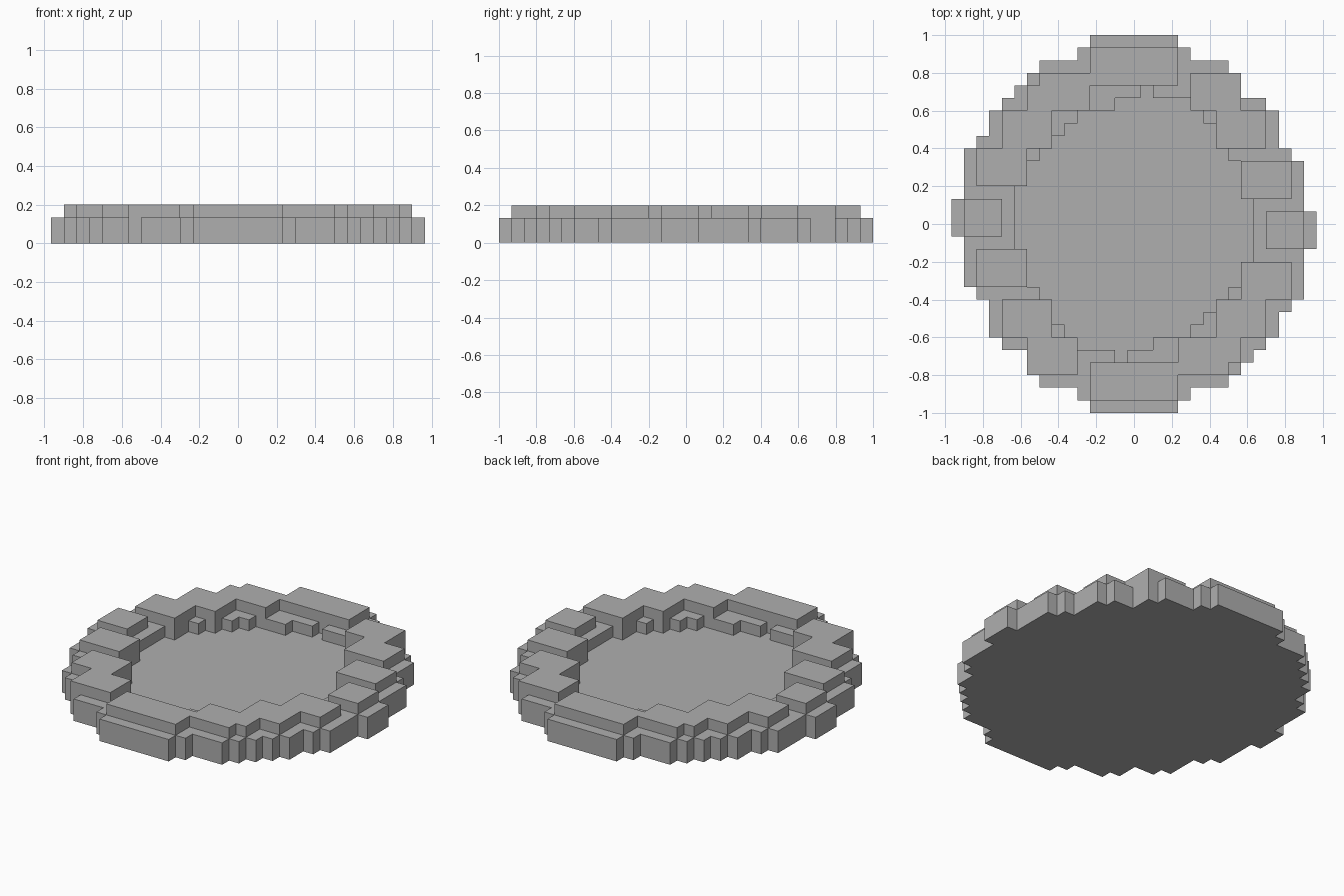
import bpy
import bmesh
import math

U = 1 / 15  # block size

if "Cube" in bpy.data.objects:
    bpy.data.objects.remove(bpy.data.objects["Cube"], do_unlink=True)

stone = bpy.data.materials.new("stone_grey")
stone.use_nodes = True
colour = (0.43, 0.43, 0.43, 1)
stone.diffuse_color = colour
stone.node_tree.nodes["Principled BSDF"].inputs["Base Color"].default_value = colour


def expand(top_row, steps):
    """Turn (row count, right-hand reach) steps into a row -> reach table."""
    table, row = {}, top_row
    for count, reach in steps:
        for _ in range(count):
            table[row] = reach
            row -= 1
    return table


def fill(reach):
    """Cells of a stepped disc with half-turn symmetry."""
    return {(x, y) for y in reach for x in range(-reach[-1 - y], reach[y] + 1)}


def build(name, heights, base):
    """Make a blocky solid from a cell -> height map, without inner walls."""
    bm = bmesh.new()

    def quad(points):
        bm.faces.new([bm.verts.new((x * U, y * U, z * U)) for x, y, z in points])

    for (cx, y), top in heights.items():
        l, r, f, b = cx - 0.5, cx + 0.5, y, y + 1
        quad([(l, f, top), (r, f, top), (r, b, top), (l, b, top)])
        quad([(l, b, base), (r, b, base), (r, f, base), (l, f, base)])
        sides = [((1, 0), (r, f), (r, b)), ((-1, 0), (l, b), (l, f)),
                 ((0, 1), (r, b), (l, b)), ((0, -1), (l, f), (r, f))]
        for (dx, dy), p, q in sides:
            low = heights.get((cx + dx, y + dy), base)
            for z in range(low, top):
                quad([(*p, z), (*q, z), (*q, z + 1), (*p, z + 1)])
    bmesh.ops.remove_doubles(bm, verts=bm.verts, dist=U / 100)
    bmesh.ops.dissolve_limit(bm, angle_limit=math.radians(1),
                             verts=bm.verts, edges=bm.edges)
    mesh = bpy.data.meshes.new(name)
    bm.to_mesh(mesh)
    bm.free()
    mesh.materials.append(stone)
    obj = bpy.data.objects.new(name, mesh)
    bpy.context.collection.objects.link(obj)
    return obj


# Stepped outer edge and sunken floor
outer = fill(expand(14, [(1, 3), (1, 4), (1, 7), (2, 8), (1, 10), (3, 11), (1, 12),
                         (4, 13), (3, 14), (4, 13), (1, 12), (2, 11), (1, 10),
                         (1, 9), (1, 8), (1, 7), (1, 4), (1, 3)]))
floor = fill(expand(10, [(1, 1), (1, 4), (1, 5), (2, 6), (1, 7), (10, 9),
                         (1, 7), (1, 6), (1, 5), (1, 4), (1, 1), (1, -1)]))

# Raised stones of one half: first and last column, first and last row
half = [(-3, 3, 11, 13), (5, 8, 9, 11), (7, 10, 6, 8), (9, 12, 2, 4),
        (11, 13, -2, 0), (9, 12, -6, -4), (7, 10, -9, -7),
        (4, 7, -12, -10), (8, 8, -11, -10)]
raised = set()
for x0, x1, y0, y1 in half:
    for x in range(x0, x1 + 1):
        for y in range(y0, y1 + 1):
            raised |= {(x, y), (-x, -1 - y)}

build("basin_with_lower_rim",
      {c: 1 if c in floor and c not in raised else 2 for c in outer}, 0)
build("raised_rim_stones", {c: 3 for c in raised}, 2)
